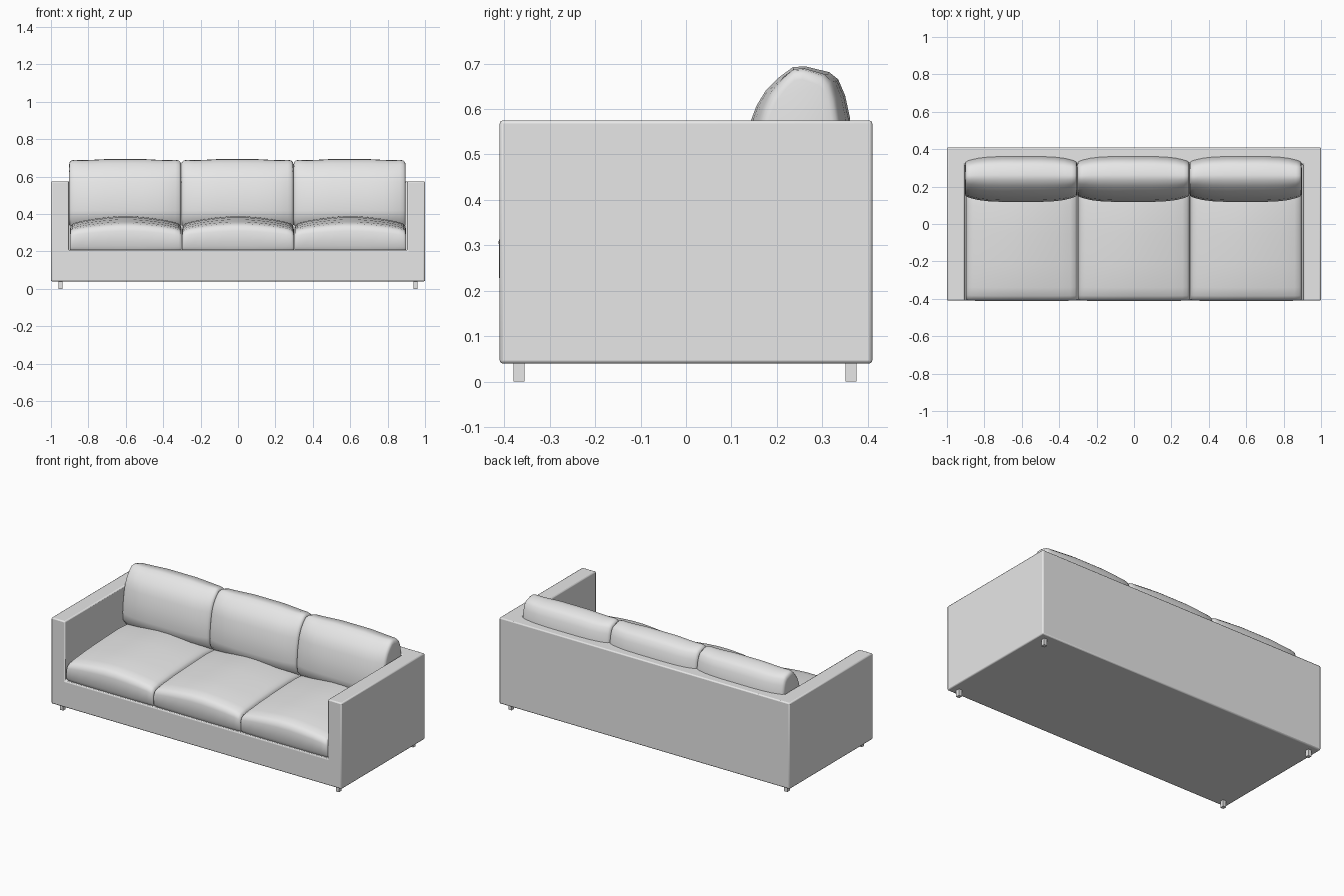
import bpy, bmesh, math
from mathutils import Vector

default = bpy.data.objects.get("Cube")
if default:
    bpy.data.objects.remove(default, do_unlink=True)

# Single upholstery colour
grey = bpy.data.materials.new("light_grey")
grey.use_nodes = True
grey.diffuse_color = (0.8, 0.8, 0.8, 1)
grey.node_tree.nodes["Principled BSDF"].inputs["Base Color"].default_value = (0.8, 0.8, 0.8, 1)


def make_object(name, bm):
    bmesh.ops.recalc_face_normals(bm, faces=bm.faces)
    mesh = bpy.data.meshes.new(name)
    bm.to_mesh(mesh)
    bm.free()
    mesh.materials.append(grey)
    obj = bpy.data.objects.new(name, mesh)
    bpy.context.collection.objects.link(obj)
    return obj


def activate(obj):
    bpy.ops.object.select_all(action='DESELECT')
    obj.select_set(True)
    bpy.context.view_layer.objects.active = obj


def smooth(obj, degrees):
    activate(obj)
    bpy.ops.object.shade_smooth_by_angle(angle=math.radians(degrees))


def box(name, low, high):
    bm = bmesh.new()
    bmesh.ops.create_cube(bm, size=1)
    low, high = Vector(low), Vector(high)
    for v in bm.verts:
        v.co = (low + high) / 2 + v.co * (high - low)
    return make_object(name, bm)


def cushion(name, x0, x1, profile, anchor, end_rings):
    """Loft a side profile from x0 to x1, shrinking it towards both ends.
    Each end ring is (inset, depth scale, height scale)."""
    rings = [(x0 + d, sy, sz) for d, sy, sz in end_rings]
    rings += [(x1 - d, sy, sz) for d, sy, sz in reversed(end_rings)]
    ay, az = anchor
    bm = bmesh.new()
    loops = [[bm.verts.new((x, ay + (y - ay) * sy, az + (z - az) * sz)) for y, z in profile]
             for x, sy, sz in rings]
    n = len(profile)
    for a, b in zip(loops, loops[1:]):
        for i in range(n):
            j = (i + 1) % n
            bm.faces.new((a[i], a[j], b[j], b[i]))
    bm.faces.new(loops[0])
    bm.faces.new(loops[-1])
    obj = make_object(name, bm)
    smooth(obj, 50)
    return obj


# Frame: one block with the seating space cut out
frame = box("sofa_frame", (-1, -0.41, 0.04), (1, 0.41, 0.575))
cutter = box("seat_space_cutter", (-0.905, -0.6, 0.205), (0.905, 0.32, 0.8))
cutter.hide_render = True
cut = frame.modifiers.new("seat_space", 'BOOLEAN')
cut.operation = 'DIFFERENCE'
cut.solver = 'EXACT'
cut.object = cutter
activate(frame)
bpy.ops.object.modifier_apply(modifier=cut.name)
bpy.data.objects.remove(cutter, do_unlink=True)
bevel = frame.modifiers.new("soft_edges", 'BEVEL')
bevel.width = 0.007
bevel.segments = 2
smooth(frame, 40)

# Legs
for side, x in (("right", -0.95), ("left", 0.95)):
    for end, y in (("front", -0.367), ("back", 0.363)):
        box(f"{end}_{side}_leg", (x - 0.011, y - 0.012, 0), (x + 0.011, y + 0.012, 0.045))

# Cushion side profiles, as (y, z)
seat_profile = [(-0.4, 0.207), (-0.411, 0.23), (-0.412, 0.31), (-0.404, 0.335), (-0.385, 0.35),
                (-0.34, 0.36), (-0.22, 0.373), (-0.05, 0.384), (0.1, 0.39), (0.22, 0.38),
                (0.29, 0.355), (0.31, 0.32), (0.31, 0.207)]
back_profile = [(0.118, 0.42), (0.128, 0.51), (0.143, 0.575), (0.155, 0.607), (0.175, 0.64),
                (0.205, 0.67), (0.235, 0.692), (0.262, 0.694), (0.315, 0.681), (0.335, 0.665),
                (0.35, 0.63), (0.361, 0.58), (0.365, 0.5), (0.34, 0.38), (0.3, 0.345),
                (0.16, 0.335), (0.125, 0.37)]
seat_ends = [(0, 0.975, 0.6), (0.004, 0.985, 0.7), (0.015, 0.992, 0.77), (0.04, 0.995, 0.82),
             (0.1, 0.998, 0.89), (0.18, 1, 0.95), (0.26, 1, 0.99)]
back_ends = [(0, 0.66, 0.9), (0.003, 0.74, 0.945), (0.012, 0.79, 0.975), (0.03, 0.84, 0.985),
             (0.07, 0.92, 0.98), (0.12, 0.97, 0.985), (0.2, 1, 1)]

# Three seat cushions and three back cushions
for i, place in enumerate(("right", "middle", "left")):
    x = (i - 1) * 0.6
    cushion(f"{place}_seat_cushion", x - 0.299, x + 0.299, seat_profile, (-0.05, 0.207), seat_ends)
    cushion(f"{place}_back_cushion", x - 0.303, x + 0.296, back_profile, (0.245, 0.4), back_ends)
